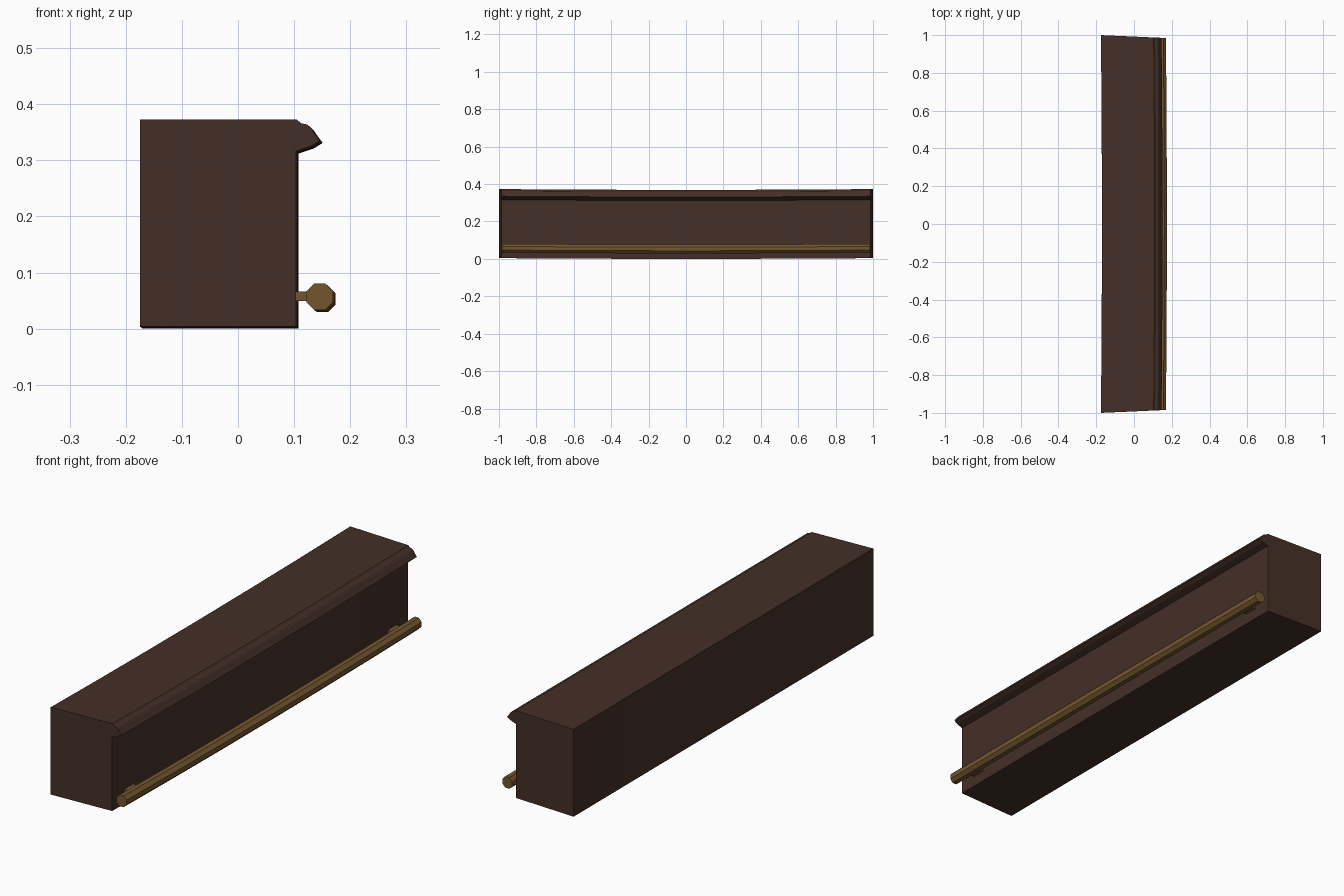
import bpy, bmesh, math

if "Cube" in bpy.data.objects:
    bpy.data.objects.remove(bpy.data.objects["Cube"])


def material(name, rgb):
    m = bpy.data.materials.new(name)
    m.diffuse_color = (*rgb, 1)
    m.use_nodes = True
    m.node_tree.nodes["Principled BSDF"].inputs["Base Color"].default_value = m.diffuse_color
    return m


wood = material("dark_wood", (0.058, 0.029, 0.020))
brass = material("aged_brass", (0.175, 0.095, 0.027))


def place(x, t, z):
    """Gentle arc: the middle bulges forward and sags, the ends taper."""
    b = 1 - t * t
    return (x + 0.005 * b, t * (1 - 0.045 * (x + 0.175)), z - 0.004 * b)


def sweep(name, profile, t0, t1, steps, mat):
    """Sweep an (x, z) profile along y between t0 and t1."""
    bm = bmesh.new()
    rings = []
    for i in range(steps + 1):
        t = t0 + (t1 - t0) * i / steps
        rings.append([bm.verts.new(place(x, t, z)) for x, z in profile])
    n = len(profile)
    for a, b in zip(rings, rings[1:]):
        for i in range(n):
            j = (i + 1) % n
            bm.faces.new((a[i], a[j], b[j], b[i]))
    bm.faces.new(rings[0])
    bm.faces.new(rings[-1])
    bmesh.ops.recalc_face_normals(bm, faces=bm.faces)
    me = bpy.data.meshes.new(name)
    bm.to_mesh(me)
    bm.free()
    me.materials.append(mat)
    ob = bpy.data.objects.new(name, me)
    bpy.context.collection.objects.link(ob)
    return ob


# Counter body with the moulded lip along its top front edge
counter = [(-0.175, 0.004), (0.103, 0.004), (0.103, 0.316), (0.130, 0.325),
           (0.146, 0.335), (0.137, 0.347), (0.131, 0.356), (0.123, 0.364),
           (0.112, 0.366), (0.104, 0.373), (-0.175, 0.373)]
sweep("counter_body", counter, -1, 1, 6, wood)

# Octagonal foot rail
r = 0.0255
rail = [(0.1455 + r * math.cos(math.pi / 8 + k * math.pi / 4),
         0.057 + r * math.sin(math.pi / 8 + k * math.pi / 4)) for k in range(8)]
sweep("foot_rail", rail, -1, 1, 6, brass)

# Rail brackets near each end
bracket = [(0.100, 0.050), (0.130, 0.050), (0.130, 0.067), (0.100, 0.067)]
for side, c in (("near", -0.89), ("far", 0.89)):
    sweep("rail_bracket_" + side, bracket, c - 0.03, c + 0.03, 1, brass)
